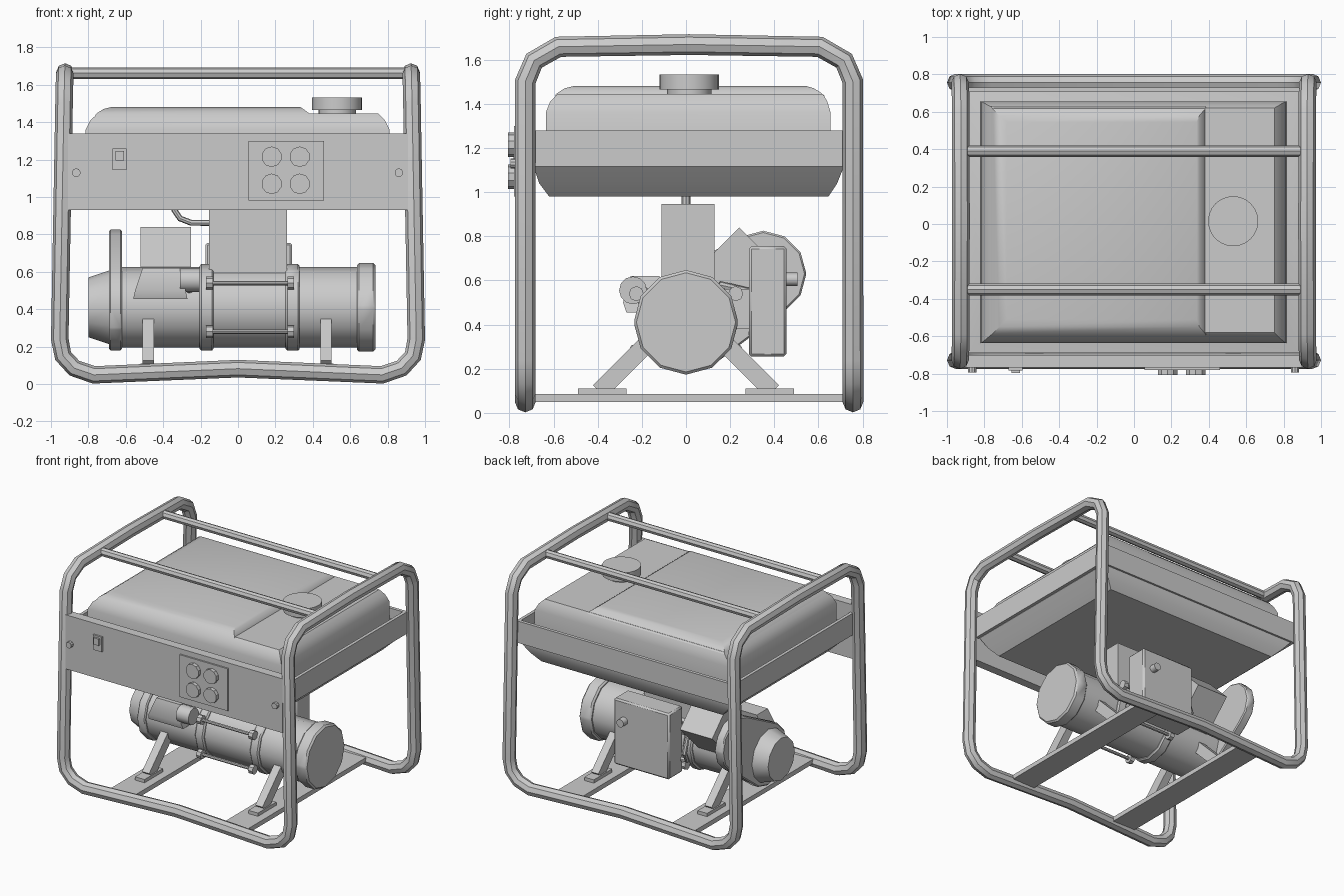
import bpy, bmesh, math
from mathutils import Matrix, Vector

if "Cube" in bpy.data.objects:
    bpy.data.objects.remove(bpy.data.objects["Cube"])


def finish(name, bm, bevel=0):
    bmesh.ops.recalc_face_normals(bm, faces=bm.faces)
    me = bpy.data.meshes.new(name)
    bm.to_mesh(me)
    bm.free()
    ob = bpy.data.objects.new(name, me)
    bpy.context.collection.objects.link(ob)
    if bevel:
        m = ob.modifiers.new("bevel", 'BEVEL')
        m.width, m.segments = bevel, 1
    return ob


def box(name, x0, x1, y0, y1, z0, z1, bevel=0, turn=None):
    bm = bmesh.new()
    mat = (Matrix.Translation(((x0 + x1) / 2, (y0 + y1) / 2, (z0 + z1) / 2))
           @ Matrix.Diagonal((x1 - x0, y1 - y0, z1 - z0, 1)))
    bmesh.ops.create_cube(bm, size=1, matrix=(turn or Matrix()) @ mat)
    return finish(name, bm, bevel)


def cyl(name, p, q, r, r2=None, sides=12, bevel=0):
    p, q = Vector(p), Vector(q)
    d = q - p
    bm = bmesh.new()
    mat = Matrix.Translation((p + q) / 2) @ d.to_track_quat('Z', 'Y').to_matrix().to_4x4()
    bmesh.ops.create_cone(bm, cap_ends=True, segments=sides, radius1=r,
                          radius2=r if r2 is None else r2, depth=d.length, matrix=mat)
    return finish(name, bm, bevel)


def tube(name, pts, r, closed=False):
    cu = bpy.data.curves.new(name, 'CURVE')
    cu.dimensions = '3D'
    cu.bevel_depth, cu.bevel_resolution, cu.use_fill_caps = r, 2, True
    sp = cu.splines.new('POLY')
    sp.points.add(len(pts) - 1)
    for s, p in zip(sp.points, pts):
        s.co = (*p, 1)
    sp.use_cyclic_u = closed
    ob = bpy.data.objects.new(name, cu)
    bpy.context.collection.objects.link(ob)
    me = bpy.data.meshes.new_from_object(ob.evaluated_get(bpy.context.evaluated_depsgraph_get()))
    bpy.data.objects.remove(ob)
    mesh_ob = bpy.data.objects.new(name, me)
    bpy.context.collection.objects.link(mesh_ob)
    return mesh_ob


def loft(name, rings):
    """Stack of rectangles (z, x0, x1, y0, y1)."""
    bm = bmesh.new()
    loops = [[bm.verts.new(c) for c in ((x0, y0, z), (x1, y0, z), (x1, y1, z), (x0, y1, z))]
             for z, x0, x1, y0, y1 in rings]
    for a, b in zip(loops, loops[1:]):
        for i in range(4):
            j = (i + 1) % 4
            bm.faces.new((a[i], a[j], b[j], b[i]))
    bm.faces.new(loops[0])
    bm.faces.new(loops[-1])
    return finish(name, bm)


# Frame: one continuous bent tube
YC, YH = 0.014, 0.742
quarter = [(0, YH, .082), (.77, YH, .049), (.875, YH, .085), (.935, YH, .15), (.953, YH, .24),
           (.93, YH, 1.50), (.928, YH - .04, 1.595), (.926, YH - .15, 1.658)]
top = [(.925, 0, 1.668)]
right = quarter + top + [(x, -y, z) for x, y, z in reversed(quarter)]
left = [(-x, y, z) for x, y, z in reversed(right)][1:-1]
tube("frame_tube", [(x, y + YC, z) for x, y, z in right + left], .047, True)
for y in (.39, -.35):
    tube("top_rail", [(-.91, y, 1.662), (.91, y, 1.662)], .031)

# Cross bars, feet and slanted legs under the engine
for x in (-.48, .47):
    box("cross_bar", x - .1, x + .1, -.73, .75, .05, .085)
    for s in (-1, 1):
        box("foot", x - .04, x + .04, min(s * .27, s * .49), max(s * .27, s * .49), .08, .11)
        turn = Matrix.Translation((x, s * .29, .20)) @ Matrix.Rotation(s * math.radians(45), 4, 'X')
        box("leg", -.03, .03, -.04, .04, -.145, .17, turn=turn)

# Front control panel with switch, sockets and bolts
box("front_panel", -.91, .91, -.768, -.70, .93, 1.34)
box("socket_plate", .055, .46, -.78, -.76, .98, 1.30)
for x in (.18, .33):
    for z in (1.07, 1.215):
        cyl("socket", (x, -.77, z), (x, -.807, z), .055, sides=10)
box("switch_base", -.67, -.595, -.782, -.76, 1.145, 1.258)
box("switch_rocker", -.655, -.61, -.797, -.77, 1.195, 1.245)
for x in (-.865, .86):
    cyl("panel_bolt", (x, -.76, 1.13), (x, -.795, 1.13), .023, sides=10)

# Tray band around the tank
for x in (-.90, .90):
    box("side_band", x - .012, x + .012, -.70, .72, 1.115, 1.28)
box("back_band", -.91, .91, .705, .73, 1.115, 1.28)

# Fuel tank, raised deck and cap
loft("fuel_tank", [(.98, -.76, .76, -.62, .645), (1.04, -.82, .82, -.665, .685),
                   (1.115, -.885, .885, -.69, .715), (1.20, -.885, .885, -.69, .715),
                   (1.215, -.82, .815, -.635, .655), (1.36, -.815, .81, -.635, .655),
                   (1.41, -.79, .785, -.615, .64), (1.445, -.75, .75, -.58, .62)])
loft("tank_deck", [(1.435, -.765, .385, -.595, .63), (1.447, -.755, .38, -.585, .615),
                   (1.47, -.72, .35, -.55, .58), (1.48, -.68, .335, -.51, .545)])
cyl("cap_neck", (.53, .015, 1.43), (.53, .015, 1.47), .10, sides=24)
cyl("fuel_cap", (.53, .015, 1.465), (.53, .015, 1.532), .134, sides=24)

# Engine and alternator body along x
ZC = .41


def drum(name, x0, x1, r, r2=None, bevel=0):
    cyl(name, (x0, 0, ZC), (x1, 0, ZC), r, r2, bevel=bevel)


drum("engine_body", -.64, .65, .215)
drum("alternator_end", .635, .735, .237, bevel=.012)
drum("starter_cone", -.80, -.68, .16, .20)
for x0 in (-.205, .255):
    drum("clamp_ring", x0, x0 + .075, .232, bevel=.01)
for y in (-.225, .225):
    for z in (.28, .54):
        cyl("tie_rod", (-.17, y, z), (.29, y, z), .012, sides=8)
        for x0 in (-.17, .265):
            cyl("rod_nut", (x0, y, z), (x0 + .035, y, z), .034, sides=8)

# Belt cover: hull of two discs
bm = bmesh.new()
for cy, cz, r in ((0, .41, .23), (.35, .63, .195)):
    for i in range(12):
        a = i * math.pi / 6
        for x in (-.69, -.62):
            bm.verts.new((x, cy + r * math.cos(a), cz + r * math.sin(a)))
bmesh.ops.convex_hull(bm, input=bm.verts)
bmesh.ops.dissolve_limit(bm, angle_limit=.02, verts=bm.verts, edges=bm.edges)
finish("belt_cover", bm, .008)

# Slanted cylinder head
tilt = Matrix.Translation((0, 0, ZC)) @ Matrix.Rotation(math.radians(-45), 4, 'X')
box("cylinder_head", -.52, -.25, -.134, .134, .12, .474, turn=tilt)

# Boxes on top of and behind the engine
box("engine_top_box", -.155, .262, -.11, .13, .55, .945)
box("air_filter_box", -.175, .29, .285, .455, .255, .755, .012)
box("filter_duct", -.08, .19, .15, .30, .38, .56)
cyl("filter_knob", (.2, .45, .605), (.2, .505, .605), .03)
cyl("fuel_outlet", (.0, .0, .93), (.0, .0, 1.0), .02, sides=8)
tube("fuel_hose", [(-.35, 0, 1.0), (-.34, 0, .93), (-.31, 0, .885), (-.25, 0, .862),
                   (-.14, 0, .862)], .016)
tube("drain_hose", [(-.22, .15, .58), (-.24, .33, .54), (-.24, .36, .44), (-.22, .30, .36),
                    (-.15, .30, .36)], .018)

# Carburettor on the front of the engine
loft("carburettor", [(.455, -.56, -.27, -.27, -.14), (.50, -.55, -.28, -.285, -.14),
                     (.62, -.51, -.31, -.25, -.12)])
cyl("carburettor_bowl", (-.31, -.24, .555), (-.205, -.24, .555), .063)
cyl("carburettor_neck", (-.26, -.24, .555), (-.26, -.12, .49), .04, sides=8)

# Smooth shading with sharp edges kept
bpy.ops.object.select_all(action='SELECT')
bpy.context.view_layer.objects.active = bpy.context.selected_objects[0]
bpy.ops.object.shade_smooth_by_angle(angle=math.radians(35))
